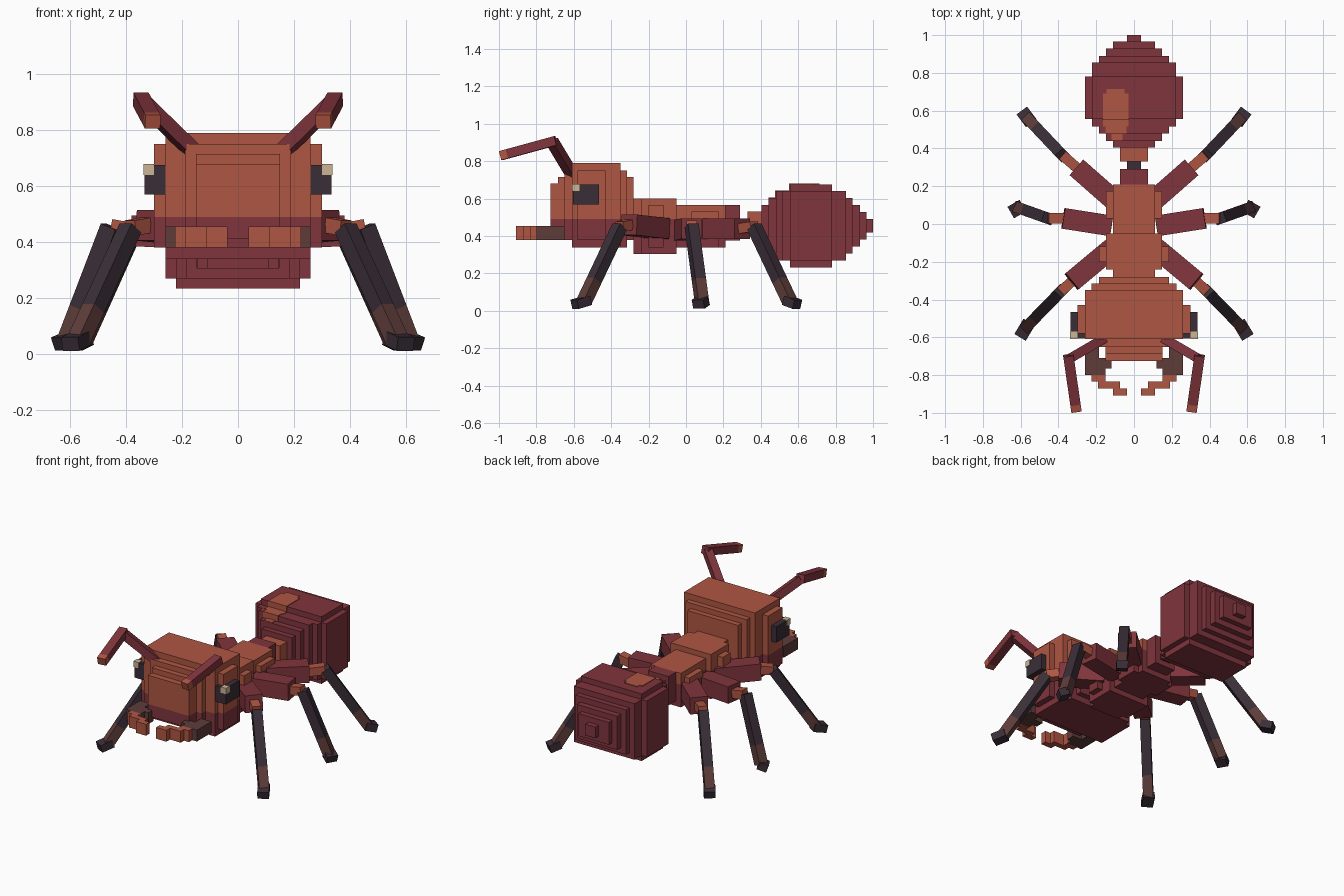
import bpy, bmesh
from mathutils import Vector, Matrix

cube = bpy.data.objects.get("Cube")
if cube:
    bpy.data.objects.remove(cube, do_unlink=True)


def material(name, rgb):
    m = bpy.data.materials.new(name)
    m.use_nodes = True
    m.diffuse_color = (*rgb, 1)
    m.node_tree.nodes["Principled BSDF"].inputs["Base Color"].default_value = (*rgb, 1)
    return m


MATS = [material("rust_orange", (.43, .092, .055)),
        material("maroon", (.215, .035, .046)),
        material("charcoal", (.042, .027, .038)),
        material("dark_brown", (.11, .046, .042)),
        material("cream", (.60, .47, .30))]
ORANGE, MAROON, DARK, BROWN, CREAM = range(5)
SPLIT = .49  # height where maroon underside meets the orange back
V = .037     # size of one step


def add_cube(bm, matrix, mat):
    verts = bmesh.ops.create_cube(bm, size=1, matrix=matrix)["verts"]
    for f in {f for v in verts for f in v.link_faces}:
        f.material_index = mat


def box(bm, x0, x1, y0, y1, z0, z1, mat):
    x0, x1 = sorted((x0, x1))
    centre = Vector((x0 + x1, y0 + y1, z0 + z1)) / 2
    add_cube(bm, Matrix.Translation(centre) @ Matrix.Diagonal((x1 - x0, y1 - y0, z1 - z0, 1)), mat)


def slab(bm, y0, y1, half, z0, z1):
    """Symmetric slice, maroon below the split and orange above."""
    box(bm, -half, half, y0, y1, z0, SPLIT, MAROON)
    box(bm, -half, half, y0, y1, SPLIT, z1, ORANGE)


def limb(bm, a, b, w, h, mat):
    """Square bar from a to b; w is sideways, h is upright."""
    a, b = Vector(a), Vector(b)
    d = b - a
    n = d.normalized()
    side = n.cross(Vector((0, 0, 1))).normalized()
    up = side.cross(n)
    rot = Matrix((side, n, up)).transposed().to_4x4()
    add_cube(bm, Matrix.Translation((a + b) / 2) @ rot @ Matrix.Diagonal((w, d.length, h, 1)), mat)


def finish(name, bm):
    me = bpy.data.meshes.new(name)
    for m in MATS:
        me.materials.append(m)
    bm.to_mesh(me)
    bm.free()
    ob = bpy.data.objects.new(name, me)
    bpy.context.collection.objects.link(ob)


# Head: stepped slices, widest across the eyes
bm = bmesh.new()
for s in [(-.725, -.685, .15, .41, .68), (-.685, -.65, .15, .38, .715),
          (-.65, -.61, .19, .38, .75), (-.61, -.35, .26, .34, .79),
          (-.58, -.43, .30, .38, .75), (-.35, -.315, .225, .34, .75),
          (-.315, -.28, .185, .38, .715)]:
    slab(bm, *s)
finish("head", bm)

# Thorax: two lobes with a narrow neck and waist
bm = bmesh.new()
for s in [(-.28, -.24, .11, .305, .60), (-.24, -.20, .147, .305, .60),
          (-.20, -.12, .185, .34, .565), (-.20, -.05, .147, .305, .60),
          (-.05, .03, .11, .34, .565), (.03, .175, .147, .34, .53),
          (.03, .21, .11, .34, .565)]:
    slab(bm, *s)
finish("thorax", bm)

# Waist segments
bm = bmesh.new()
box(bm, -.075, .075, .21, .29, .375, .565, MAROON)
box(bm, -V, V, .29, .33, .41, .49, DARK)
box(bm, -.075, .075, .33, .405, .41, .53, ORANGE)
finish("waist", bm)

# Abdomen: nested slices around one centre height
MID = .455
SLICES = [(.405, .44, 3, 3), (.44, .48, 4, 4), (.48, .515, 5, 5), (.515, .555, 6, 5),
          (.78, .855, 6, 5), (.855, .89, 5, 4), (.89, .93, 4, 3),
          (.93, .965, 3, 2), (.965, 1, 1, 1)]
bm = bmesh.new()
for y0, y1, w, h in SLICES:
    box(bm, -w * V, w * V, y0, y1, MID - h * V, MID + h * V, MAROON)
for w, h in ((7, 5), (6, 6)):
    box(bm, -w * V, w * V, .555, .78, MID - h * V, MID + h * V, MAROON)
finish("abdomen", bm)

# Shine patch: thin plates following the abdomen steps
bm = bmesh.new()
T = .004
for y0, y1, h, x0, x1 in [(.445, .48, 4, -.12, -.06), (.48, .515, 5, -.15, -.04),
                          (.515, .555, 5, -.165, -.03), (.555, .69, 6, -.165, -.03),
                          (.69, .715, 6, -.145, -.05)]:
    top = MID + h * V
    box(bm, x0, x1, y0, y1, top - T, top + T, ORANGE)
    if y1 < .6 and y0 != .515 or y0 == .555:
        box(bm, x0, x1, y0 - T, y0 + T, top - V, top + T, ORANGE)
finish("abdomen_shine", bm)

# Legs: hip start, hip end, knee, ankle, toe (for the +x side)
LEGS = {
    "front": [(.12, -.13, .44), (.33, -.305, .46), (.385, -.355, .45), (.57, -.545, .05), (.60, -.595, .035)],
    "middle": [(.12, -.01, .43), (.375, .03, .44), (.455, .03, .455), (.61, .085, .05), (.645, .065, .035)],
    "back": [(.10, .12, .44), (.305, .30, .44), (.38, .365, .45), (.56, .555, .05), (.59, .595, .035)],
}

for side, s in (("left", 1), ("right", -1)):
    for name, pts in LEGS.items():
        hip, thigh, knee, ankle, toe = [Vector((s * x, y, z)) for x, y, z in pts]
        shin = knee.lerp(ankle, .72)
        bm = bmesh.new()
        limb(bm, hip, thigh, .11, .11, MAROON)
        limb(bm, thigh, knee, .055, .055, ORANGE)
        limb(bm, knee, shin, .06, .06, DARK)
        limb(bm, shin, ankle, .06, .06, BROWN)
        limb(bm, ankle + (ankle - toe) * .4, toe, .07, .05, DARK)
        finish(f"{name}_leg_{side}", bm)

    # Antenna with an orange tip
    base, elbow, tip = [Vector((s * x, y, z)) for x, y, z in
                        ((.165, -.61, .73), (.345, -.715, .905), (.305, -.99, .83))]
    near_tip = elbow.lerp(tip, .87)
    bm = bmesh.new()
    limb(bm, base, elbow, .05, .05, MAROON)
    limb(bm, elbow.lerp(tip, -.07), near_tip, .055, .05, MAROON)
    limb(bm, near_tip, tip, .055, .05, ORANGE)
    finish(f"antenna_{side}", bm)

    # Eye with a highlight in its upper front corner
    bm = bmesh.new()
    box(bm, s * .26, s * .335, -.605, -.465, .57, .675, DARK)
    box(bm, s * .30, s * .339, -.609, -.57, .64, .679, CREAM)
    finish(f"eye_{side}", bm)

    # Mandible curving inward in steps
    bm = bmesh.new()
    for x0, x1, y0, y1, mat in [(.185, .26, -.73, -.65, BROWN), (.12, .26, -.765, -.71, BROWN),
                                (.15, .26, -.80, -.765, BROWN), (.15, .225, -.835, -.80, ORANGE),
                                (.075, .19, -.87, -.835, ORANGE), (V, .112, -.908, -.87, ORANGE)]:
        box(bm, s * x0, s * x1, y0, y1, .38, .455, mat)
    finish(f"mandible_{side}", bm)
